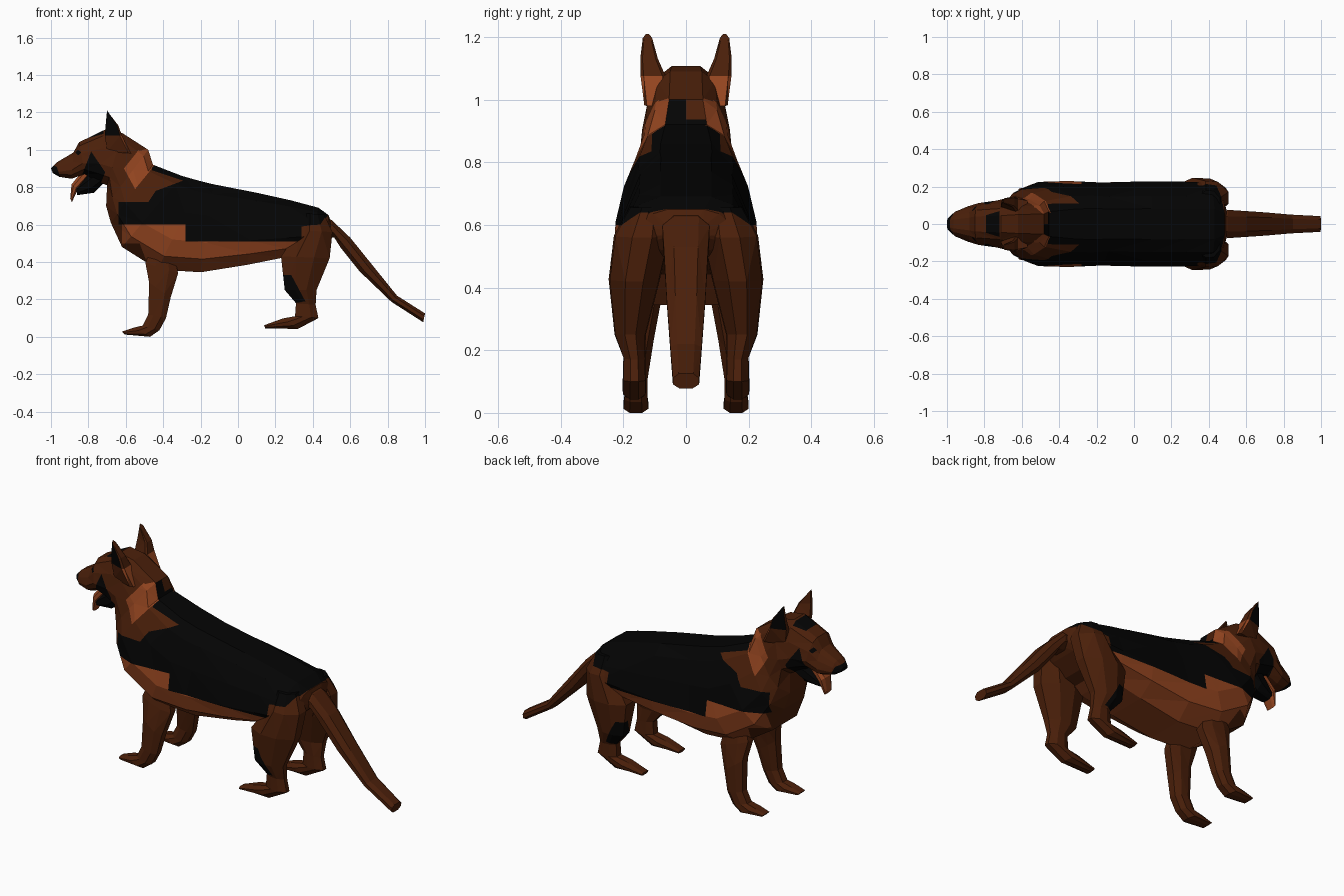
import bpy, bmesh
from mathutils import Vector


def material(name, rgb):
    m = bpy.data.materials.new(name)
    m.diffuse_color = (*rgb, 1)
    return m


MATS = [material("brown fur", (0.07, 0.014, 0.003)),
        material("black fur", (0.0012, 0.0012, 0.0012)),
        material("tan fur", (0.29, 0.058, 0.014))]
BROWN, BLACK, TAN = 0, 1, 2

# Half cross-sections: (share of half width, share of the way from edge A to edge B)
TORSO = [(0.36, 0), (0.66, 0.11), (0.88, 0.36), (1, 0.66), (0.9, 0.85), (0.48, 1)]
LIMB = [(0.55, 0), (1, 0.3), (1, 0.72), (0.5, 1)]
THIGH = [(0.55, 0), (1, 0.32), (0.95, 0.68), (0.35, 1)]
EAR = [(0.3, 0), (1, 0.88), (0.75, 1)]


def loft(rings, section):
    """Skin rings given as (edge A x, z, edge B x, z, half width, centre y)."""
    bm = bmesh.new()
    full = section + [(-w, t) for w, t in reversed(section)]
    loops = []
    for ax, az, bx, bz, width, cy in rings:
        loops.append([bm.verts.new((ax + (bx - ax) * t, cy + w * width, az + (bz - az) * t))
                      for w, t in full])
    n = len(full)
    for a, b in zip(loops, loops[1:]):
        for i in range(n):
            bm.faces.new((a[i], a[(i + 1) % n], b[(i + 1) % n], b[i]))
    bm.faces.new(loops[0])
    bm.faces.new(loops[-1])
    bmesh.ops.recalc_face_normals(bm, faces=bm.faces)
    bmesh.ops.triangulate(bm, faces=bm.faces)
    return bm


def paint(bm, color, *poly, where=lambda y: True):
    """Cut a convex side-on patch into the surface and colour it."""
    x0, x1 = min(p[0] for p in poly), max(p[0] for p in poly)
    z0, z1 = min(p[1] for p in poly), max(p[1] for p in poly)
    planes = []
    mid = Vector((sum(p[0] for p in poly), 0, sum(p[1] for p in poly))) / len(poly)
    for p, q in zip(poly, poly[1:] + poly[:1]):
        co, no = Vector((p[0], 0, p[1])), Vector((q[1] - p[1], 0, p[0] - q[0])).normalized()
        planes.append((co, no if (mid - co).dot(no) > 0 else -no))
    for co, no in planes:
        faces = [f for f in bm.faces
                 if min(v.co.x for v in f.verts) < x1 and max(v.co.x for v in f.verts) > x0
                 and min(v.co.z for v in f.verts) < z1 and max(v.co.z for v in f.verts) > z0]
        geom = set(faces)
        for f in faces:
            geom.update(f.edges)
            geom.update(f.verts)
        bmesh.ops.bisect_plane(bm, geom=list(geom), dist=1e-5, plane_co=co, plane_no=no)
    for f in bm.faces:
        c = f.calc_center_median()
        if where(c.y) and all((c - co).dot(no) > 0 for co, no in planes):
            f.material_index = color


def finish(bm, name, mirror=False, base=None):
    me = bpy.data.meshes.new(name)
    for f in bm.faces:
        f.smooth = False
        if base is not None:
            f.material_index = base
    bm.to_mesh(me)
    bm.free()
    for m in MATS:
        me.materials.append(m)
    ob = bpy.data.objects.new(name, me)
    bpy.context.collection.objects.link(ob)
    if mirror:
        mod = ob.modifiers.new("mirror", 'MIRROR')
        mod.use_axis = (False, True, False)
        mod.use_mirror_merge = False


# Head, neck and trunk in one skin, nose to rump
body = loft([
    (-1.0, 0.90, -0.99, 0.875, 0.032, 0),
    (-0.965, 0.935, -0.955, 0.855, 0.065, 0),
    (-0.88, 0.985, -0.89, 0.845, 0.095, 0),
    (-0.85, 1.04, -0.82, 0.87, 0.112, 0),
    (-0.71, 1.108, -0.75, 0.83, 0.125, 0),
    (-0.62, 1.09, -0.70, 0.81, 0.14, 0),
    (-0.48, 1.0, -0.705, 0.70, 0.15, 0),
    (-0.455, 0.92, -0.68, 0.61, 0.185, 0),
    (-0.30, 0.86, -0.62, 0.48, 0.225, 0),
    (-0.20, 0.832, -0.43, 0.36, 0.23, 0),
    (-0.13, 0.815, -0.20, 0.345, 0.222, 0),
    (0.10, 0.77, 0.05, 0.385, 0.228, 0),
    (0.28, 0.73, 0.25, 0.425, 0.226, 0),
    (0.43, 0.69, 0.38, 0.46, 0.225, 0),
    (0.485, 0.65, 0.46, 0.52, 0.16, 0),
    (0.50, 0.60, 0.49, 0.55, 0.08, 0)], TORSO)
bmesh.ops.bisect_plane(body, geom=body.verts[:] + body.edges[:] + body.faces[:],
                       dist=1e-5, plane_co=(0, 0, 0), plane_no=(0, 1, 0))
# black saddle
paint(body, BLACK, (-0.64, 0.60), (-0.28, 0.60), (-0.28, 0.72), (-0.64, 0.72))
paint(body, BLACK, (-0.48, 0.72), (-0.28, 0.72), (-0.28, 0.84), (-0.44, 0.78))
paint(body, BLACK, (-0.28, 0.51), (0.34, 0.51), (0.34, 0.90), (-0.28, 0.90))
paint(body, BLACK, (0.34, 0.59), (0.44, 0.60), (0.49, 0.66), (0.45, 0.80), (0.34, 0.80))
paint(body, BLACK, (-0.46, 0.89), (-0.28, 0.83), (-0.28, 0.95), (-0.46, 0.95))
# tan chest and belly
paint(body, TAN, (-0.62, 0.50), (-0.28, 0.50), (-0.28, 0.60), (-0.62, 0.60))
paint(body, TAN, (-0.53, 0.51), (0.32, 0.51), (0.30, 0.30), (-0.45, 0.30))
# tan neck patches, half black nape
paint(body, TAN, (-0.61, 0.90), (-0.53, 1.0), (-0.46, 0.90), (-0.55, 0.79),
      where=lambda y: abs(y) > 0.055)
paint(body, TAN, (-0.54, 0.99), (-0.47, 0.89), (-0.445, 0.92), (-0.47, 1.01),
      where=lambda y: abs(y) > 0.055)
paint(body, BLACK, (-0.50, 1.0), (-0.47, 0.915), (-0.44, 0.915), (-0.46, 1.0),
      where=lambda y: -0.06 < y < 0)
# black cheeks, nose, forehead and eyes
paint(body, BLACK, (-0.84, 0.85), (-0.785, 0.99), (-0.71, 0.88), (-0.75, 0.78))
paint(body, BLACK, (-1.03, 0.84), (-0.95, 0.85), (-0.97, 0.91), (-1.03, 0.93))
paint(body, BLACK, (-0.79, 1.065), (-0.72, 1.085), (-0.72, 1.2), (-0.79, 1.2))
paint(body, BLACK, (-0.87, 0.985), (-0.855, 1.0), (-0.838, 0.985), (-0.855, 0.97))
finish(body, "body")

# Open mouth
finish(loft([(-0.70, 0.92, -0.70, 0.84, 0.085, 0),
             (-0.79, 0.88, -0.77, 0.77, 0.065, 0),
             (-0.865, 0.80, -0.86, 0.757, 0.04, 0)], LIMB), "lower_jaw", base=BLACK)
finish(loft([(-0.82, 0.90, -0.79, 0.86, 0.038, 0),
             (-0.89, 0.815, -0.855, 0.79, 0.044, 0),
             (-0.897, 0.74, -0.888, 0.72, 0.03, 0)], LIMB), "tongue", base=TAN)

# Ears: black outside, brown inside and behind, tan at the back of the base
ear = loft([(-0.70, 0.99, -0.57, 0.98, 0.033, 0.10),
            (-0.712, 1.075, -0.62, 1.075, 0.04, 0.105),
            (-0.707, 1.14, -0.64, 1.13, 0.028, 0.118),
            (-0.70, 1.21, -0.69, 1.195, 0.015, 0.123)], EAR)
ear.normal_update()
for f in ear.faces:
    low = f.calc_center_median().z < 1.07
    if f.normal.x > 0.5:
        f.material_index = TAN if low else BROWN
    elif f.normal.y > 0.15 and not low:
        f.material_index = BLACK
finish(ear, "ear", mirror=True)

# Front legs
finish(loft([(-0.47, 0.46, -0.34, 0.43, 0.035, 0.115),
             (-0.495, 0.395, -0.32, 0.34, 0.045, 0.125),
             (-0.475, 0.29, -0.36, 0.21, 0.045, 0.148),
             (-0.48, 0.12, -0.385, 0.10, 0.037, 0.16),
             (-0.51, 0.06, -0.42, 0.035, 0.037, 0.16),
             (-0.56, 0.048, -0.47, 0.0, 0.04, 0.16),
             (-0.62, 0.028, -0.605, 0.012, 0.03, 0.16)], LIMB),
       "front_leg", mirror=True, base=BROWN)

# Hind legs
hind = loft([(0.35, 0.66, 0.46, 0.655, 0.06, 0.12),
             (0.325, 0.57, 0.505, 0.56, 0.09, 0.14),
             (0.23, 0.43, 0.49, 0.42, 0.082, 0.165),
             (0.25, 0.25, 0.42, 0.25, 0.05, 0.178),
             (0.31, 0.18, 0.415, 0.17, 0.035, 0.165),
             (0.305, 0.11, 0.43, 0.10, 0.037, 0.165),
             (0.24, 0.098, 0.32, 0.042, 0.038, 0.165),
             (0.14, 0.062, 0.145, 0.045, 0.03, 0.165)], THIGH)
paint(hind, BLACK, (0.22, 0.33), (0.285, 0.33), (0.36, 0.19), (0.30, 0.18), (0.22, 0.25),
      where=lambda y: y > 0.165)
paint(hind, BLACK, (0.30, 0.59), (0.44, 0.60), (0.48, 0.66), (0.30, 0.70))
finish(hind, "hind_leg", mirror=True)

# Tail
finish(loft([(0.45, 0.65, 0.46, 0.54, 0.065, 0),
             (0.50, 0.625, 0.515, 0.53, 0.075, 0),
             (0.60, 0.53, 0.55, 0.475, 0.07, 0),
             (0.725, 0.375, 0.65, 0.35, 0.062, 0),
             (0.85, 0.22, 0.82, 0.187, 0.05, 0),
             (1.0, 0.125, 0.99, 0.078, 0.042, 0)], LIMB), "tail", base=BROWN)
